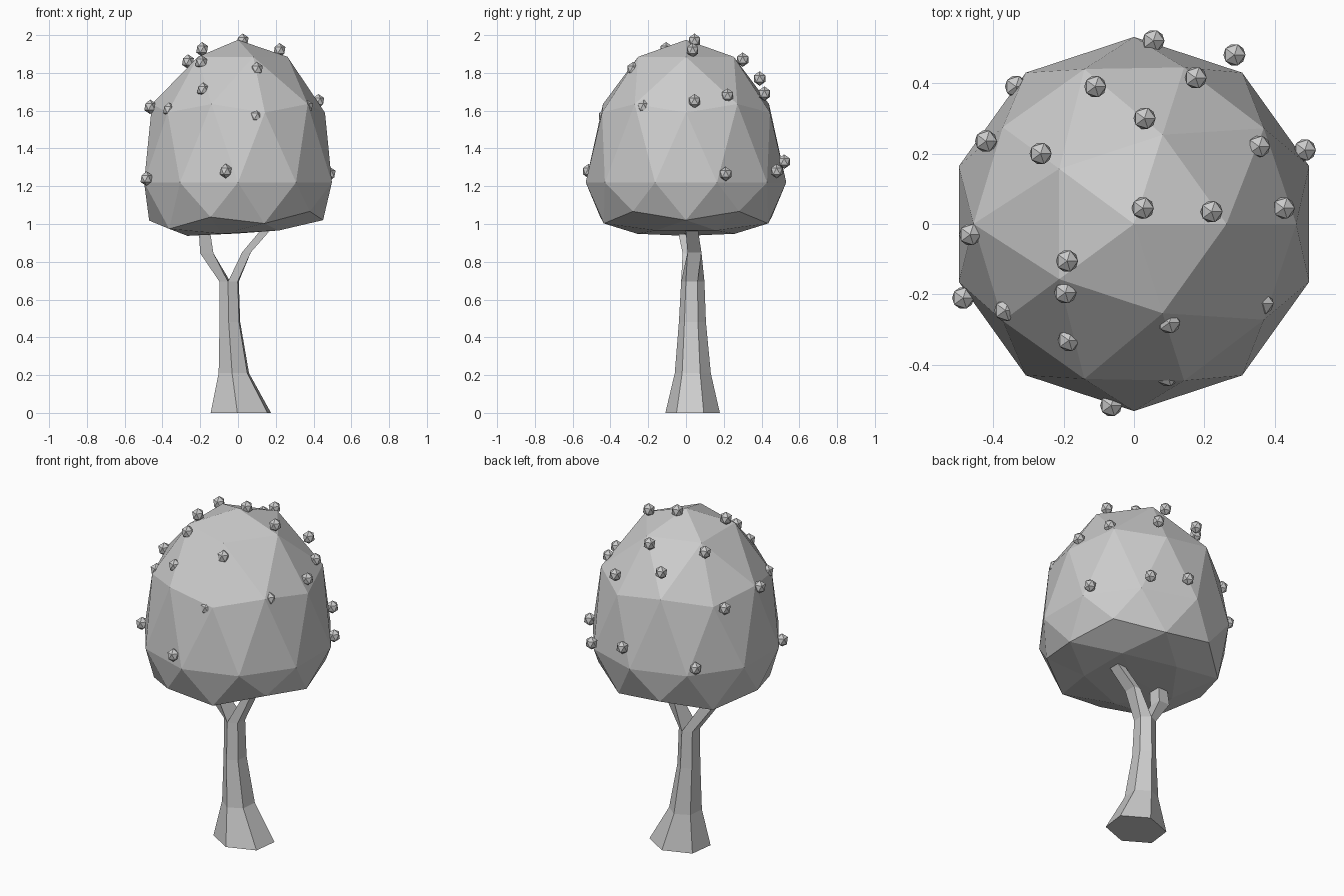
import bpy, bmesh
from math import cos, sin, radians, hypot

if "Cube" in bpy.data.objects:
    bpy.data.objects.remove(bpy.data.objects["Cube"])


def make_object(name, bm):
    bmesh.ops.recalc_face_normals(bm, faces=bm.faces)
    me = bpy.data.meshes.new(name)
    bm.to_mesh(me)
    bm.free()
    ob = bpy.data.objects.new(name, me)
    bpy.context.collection.objects.link(ob)
    return ob


def bridge(bm, a, b):
    n = len(a)
    for i in range(n):
        bm.faces.new((a[i], a[(i + 1) % n], b[(i + 1) % n], b[i]))


# trunk: six-sided tapering sections (x, y, z, rx, ry)
SECTIONS = [(.015, .035, 0, .175, .145), (-.022, .036, .21, .088, .096),
            (-.043, .034, .48, .06, .072), (-.047, .036, .695, .056, .062)]
bm = bmesh.new()
rings = []
for x, y, z, rx, ry in SECTIONS:
    angles = [radians(-96 + 60 * i) for i in range(6)]
    rings.append([bm.verts.new((x + rx * cos(a), y + ry * sin(a), z)) for a in angles])
bm.faces.new(rings[0])
for lo, hi in zip(rings, rings[1:]):
    bridge(bm, lo, hi)

# fork: each branch grows from half of the top hexagon (x, y, z, half x, half y)
A, B, C, D, E, F = rings[-1]
FORK = [((A, D, E, F), [(1, -1), (1, 1), (-1, 1), (-1, -1)],
         [(-.165, .02, .845, .035, .038), (-.182, -.015, 1.0, .028, .035)]),
        ((A, B, C, D), [(-1, -1), (1, -1), (1, 1), (-1, 1)],
         [(.045, .045, .85, .023, .037), (.165, .028, .99, .026, .032)])]
for ring, signs, steps in FORK:
    for x, y, z, hx, hy in steps:
        new = [bm.verts.new((x + sx * hx, y + sy * hy, z)) for sx, sy in signs]
        bridge(bm, ring, new)
        ring = new
    bm.faces.new(ring)
bmesh.ops.remove_doubles(bm, verts=bm.verts, dist=1e-5)
make_object("trunk", bm)

# crown: icosphere reshaped ring by ring (sphere height, new radius, new height)
PROFILE = [(1, 0, 1.975), (.8507, .265, 1.885), (.5257, .46, 1.635), (.4472, .465, 1.59),
           (0, .528, 1.22), (-.4472, .475, 1.045), (-.5257, .455, .995),
           (-.8507, .27, .953), (-1, 0, .95)]
bpy.ops.mesh.primitive_ico_sphere_add(subdivisions=2, radius=1)
crown = bpy.context.object
crown.name = "crown"
for v in crown.data.vertices:
    _, r, z = min(PROFILE, key=lambda p: abs(p[0] - v.co.z))
    d = max(hypot(v.co.x, v.co.y), 1e-6)
    tilt = .03 * v.co.x if v.co.z < -.1 else 0
    v.co = (v.co.x / d * r * .99, v.co.y / d * r * 1.005, z + tilt)

# fruits: small faceted beads sitting on the crown
FRUITS = [(.055, .52, 1.33), (.285, .48, 1.28), (-.335, .39, 1.26), (-.11, .39, 1.77),
          (.175, .415, 1.69), (.03, .30, 1.87), (-.42, .235, 1.58), (-.265, .20, 1.86),
          (.025, .045, 1.97), (.22, .035, 1.92), (.355, .22, 1.68), (.485, .21, 1.265),
          (.425, .045, 1.65), (-.465, -.03, 1.62), (-.19, -.105, 1.925), (-.195, -.195, 1.855),
          (-.185, -.33, 1.71), (-.365, -.245, 1.605), (-.485, -.21, 1.24), (.10, -.28, 1.82),
          (.365, -.225, 1.62), (.095, -.43, 1.57), (-.065, -.515, 1.28)]
bpy.ops.mesh.primitive_ico_sphere_add(subdivisions=1, radius=.035)
first = bpy.context.object
first.name = "fruit"
for v in first.data.vertices:
    v.co.z *= 1.1
first.location = FRUITS[0]
for p in FRUITS[1:]:
    ob = first.copy()
    ob.location = p
    bpy.context.collection.objects.link(ob)
